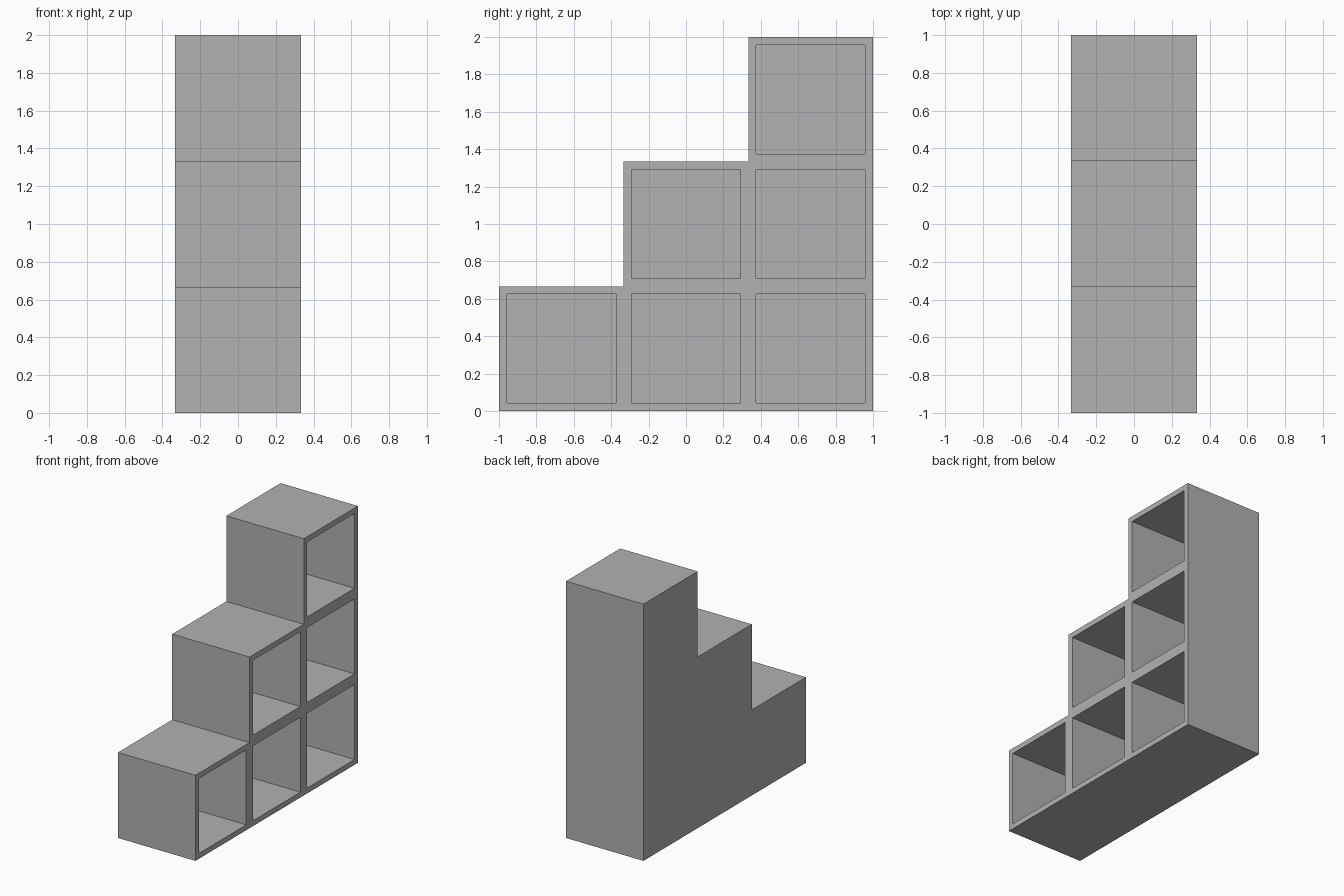
import bpy
import bmesh
from mathutils import Vector

if "Cube" in bpy.data.objects:
    bpy.data.objects.remove(bpy.data.objects["Cube"], do_unlink=True)

CELL = 2 / 3       # size of one cubby module
WALL = 0.042       # board thickness
STEPS = 3

grey = bpy.data.materials.new("plain_grey")
grey.use_nodes = True
colour = (0.445, 0.445, 0.445, 1)
grey.diffuse_color = colour
grey.node_tree.nodes["Principled BSDF"].inputs["Base Color"].default_value = colour

bm = bmesh.new()

# Stepped back panel made of square modules
for col in range(STEPS):
    for row in range(col + 1):
        y, z = -1 + col * CELL, row * CELL
        corners = [(y, z), (y, z + CELL), (y + CELL, z + CELL), (y + CELL, z)]
        bm.faces.new([bm.verts.new((-CELL / 2, a, b)) for a, b in corners])
bmesh.ops.remove_doubles(bm, verts=bm.verts[:], dist=0.001)

# Solid staircase body
result = bmesh.ops.extrude_face_region(bm, geom=bm.faces[:], use_keep_orig=True)
moved = [v for v in result["geom"] if isinstance(v, bmesh.types.BMVert)]
bmesh.ops.translate(bm, verts=moved, vec=(CELL, 0, 0))
bmesh.ops.recalc_face_normals(bm, faces=bm.faces[:])

# Open cubbies sunk into the +x side
openings = [f for f in bm.faces if f.calc_center_median().x > CELL / 2 - 0.01]
bmesh.ops.inset_individual(bm, faces=openings, thickness=WALL, use_even_offset=True)
sunk = bmesh.ops.extrude_discrete_faces(bm, faces=openings)["faces"]
for face in sunk:
    bmesh.ops.translate(bm, verts=face.verts[:], vec=Vector((WALL - CELL, 0, 0)))
bmesh.ops.recalc_face_normals(bm, faces=bm.faces[:])

mesh = bpy.data.meshes.new("stepped_shelf")
bm.to_mesh(mesh)
bm.free()
mesh.materials.append(grey)
shelf = bpy.data.objects.new("stepped_shelf", mesh)
bpy.context.collection.objects.link(shelf)
